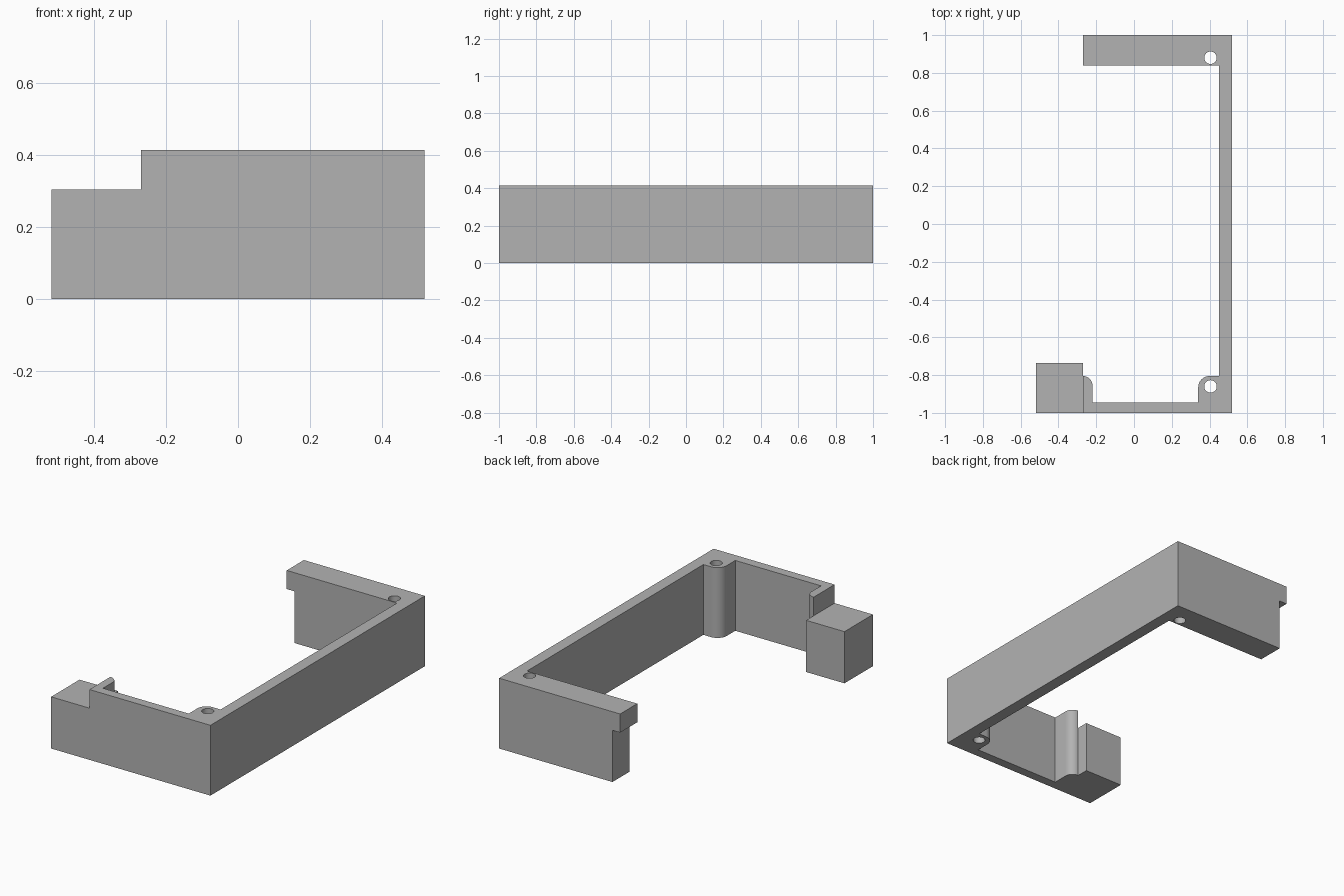
import bpy, bmesh
from math import sin, cos, pi

cube = bpy.data.objects.get("Cube")
if cube:
    bpy.data.objects.remove(cube, do_unlink=True)

H, STEP = 0.415, 0.305          # full height, height of the low step

grey = bpy.data.materials.new("plain_grey")
grey.use_nodes = True
colour = (0.45, 0.45, 0.45, 1)
grey.diffuse_color = colour
grey.node_tree.nodes["Principled BSDF"].inputs["Base Color"].default_value = colour


def prism(name, outline, z0, z1):
    """Extrude a closed outline from z0 to z1."""
    bm = bmesh.new()
    face = bm.faces.new([bm.verts.new((x, y, z0)) for x, y in outline])
    top = bmesh.ops.extrude_face_region(bm, geom=[face])["geom"]
    verts = [v for v in top if isinstance(v, bmesh.types.BMVert)]
    bmesh.ops.translate(bm, verts=verts, vec=(0, 0, z1 - z0))
    bmesh.ops.recalc_face_normals(bm, faces=bm.faces)
    mesh = bpy.data.meshes.new(name)
    bm.to_mesh(mesh)
    bm.free()
    mesh.materials.append(grey)
    obj = bpy.data.objects.new(name, mesh)
    bpy.context.collection.objects.link(obj)
    return obj


def arc(cx, cy, r, start, end, n=12):
    return [(cx + r * cos(start + (end - start) * i / n),
             cy + r * sin(start + (end - start) * i / n)) for i in range(n + 1)]


def rect(x0, x1, y0, y1):
    return [(x0, y0), (x1, y0), (x1, y1), (x0, y1)]


# C-shaped wall with back arm, rounded corner post and rounded end rib
outline = [(-0.27, -1), (0.52, -1), (0.52, 1), (-0.22, 1), (-0.22, 0.84),
           (0.45, 0.84), (0.45, -0.805)]
outline += arc(0.40, -0.865, 0.06, pi / 2, pi)
outline += [(0.34, -0.945), (-0.22, -0.945)]
outline += arc(-0.27, -0.855, 0.05, 0, pi / 2)
frame = prism("frame", outline, 0, H)

# Low end block, overhanging arm tip and screw holes
end_block = prism("end_block", rect(-0.52, -0.27, -1, -0.735), 0, STEP)
arm_tip = prism("arm_tip", rect(-0.27, -0.22, 0.84, 1), STEP, H)
holes = [prism("screw_hole_cutter", arc(0.405, y, 0.033, 0, 2 * pi, 32)[:-1], -0.1, H + 0.1)
         for y in (-0.86, 0.88)]

for part, operation in [(end_block, 'UNION'), (arm_tip, 'UNION')] + [(h, 'DIFFERENCE') for h in holes]:
    mod = frame.modifiers.new(part.name, 'BOOLEAN')
    mod.object, mod.operation, mod.solver = part, operation, 'EXACT'

# Apply the joins and cuts, then drop the helpers
bpy.context.view_layer.update()
result = bpy.data.meshes.new_from_object(frame.evaluated_get(bpy.context.evaluated_depsgraph_get()))
frame.modifiers.clear()
frame.data = result
for part in [end_block, arm_tip] + holes:
    bpy.data.objects.remove(part, do_unlink=True)

bpy.ops.object.select_all(action='DESELECT')
frame.select_set(True)
bpy.context.view_layer.objects.active = frame
bpy.ops.object.shade_smooth_by_angle()
